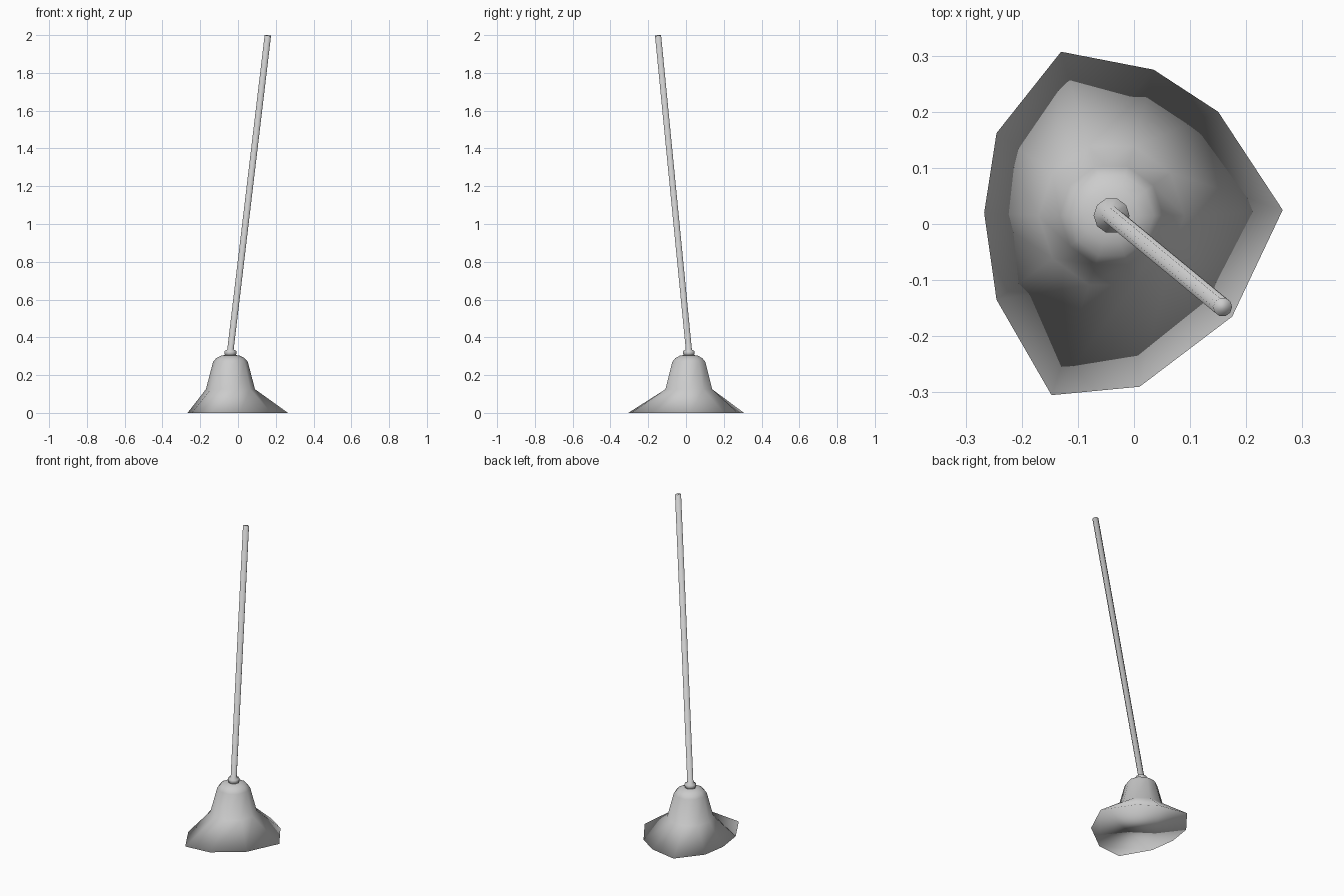
import bpy, bmesh
from math import cos, sin, tau
from mathutils import Vector

if "Cube" in bpy.data.objects:
    bpy.data.objects.remove(bpy.data.objects["Cube"], do_unlink=True)

SIDES = 10
CENTRE = Vector((-0.04, 0.015, 0))
UP = Vector((0, 0, 1))

grey = bpy.data.materials.new("plain_grey")
grey.use_nodes = True
grey.diffuse_color = (0.6, 0.6, 0.6, 1)
grey.node_tree.nodes["Principled BSDF"].inputs["Base Color"].default_value = (0.6, 0.6, 0.6, 1)


def circle(centre, radius, axis=UP):
    """Ring of points around an axis."""
    turn = UP.rotation_difference(axis)
    return [centre + turn @ Vector((radius * cos(tau * i / SIDES), radius * sin(tau * i / SIDES), 0))
            for i in range(SIDES)]


def stack(profile):
    """Level rings over the centre, from (radius, height) pairs."""
    return [circle(CENTRE + UP * z, r) for r, z in profile]


def loft(name, rings, cap_top=False, cap_bottom=False):
    """Join rings from bottom to top into one smooth surface."""
    bm = bmesh.new()
    rows = [[bm.verts.new(p) for p in ring] for ring in rings]
    for lo, hi in zip(rows, rows[1:]):
        for i in range(SIDES):
            j = (i + 1) % SIDES
            bm.faces.new((lo[i], lo[j], hi[j], hi[i]))
    if cap_top:
        bm.faces.new(rows[-1])
    if cap_bottom:
        bm.faces.new(rows[0][::-1])
    for face in bm.faces:
        face.smooth = True
    mesh = bpy.data.meshes.new(name)
    bm.to_mesh(mesh)
    bm.free()
    mesh.materials.append(grey)
    bpy.context.collection.objects.link(bpy.data.objects.new(name, mesh))


# Cup: uneven flared rim with a flat closed base, rising into a round bell
rim = [Vector((x, y, 0)) for x, y in (
    (0.265, 0.025), (0.15, 0.2), (0.035, 0.275), (-0.13, 0.307), (-0.245, 0.162),
    (-0.267, 0.02), (-0.245, -0.135), (-0.147, -0.305), (0.01, -0.29), (0.175, -0.165))]
bell = stack(((0.13, 0.125), (0.092, 0.27), (0.075, 0.29), (0.05, 0.303), (0.03, 0.306)))
loft("cup", [rim] + bell, cap_bottom=True)

# Handle: a short collar on the cup carrying a long leaning rod
tip = Vector((0.158, -0.148, 1.998))
lean = (tip - CENTRE - UP * 0.335).normalized()
collar = stack(((0.027, 0.304), (0.032, 0.314), (0.032, 0.328), (0.017, 0.335)))
loft("handle", collar + [circle(tip, 0.017, lean)], cap_top=True)
